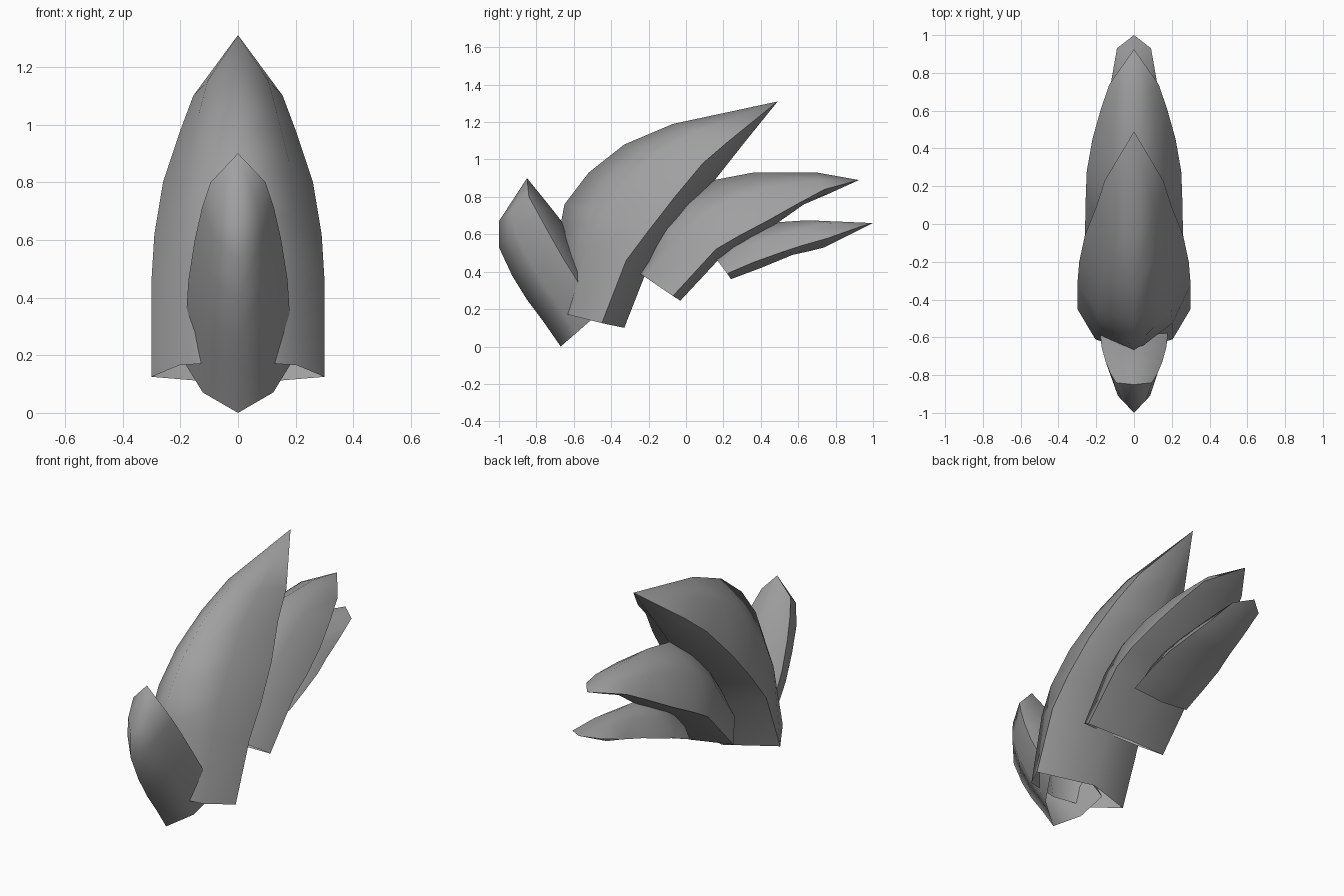
import bpy, bmesh, math

if "Cube" in bpy.data.objects:
    bpy.data.objects.remove(bpy.data.objects["Cube"])

grey = bpy.data.materials.new("dark_grey")
grey.diffuse_color = (.35, .35, .35, 1)
grey.use_nodes = True
grey.node_tree.nodes["Principled BSDF"].inputs["Base Color"].default_value = grey.diffuse_color


def blade(name, base_depth, ridge, rim, back):
    """Loft an open-bottomed blade: ridge (y, z), rim (y, z, half width), back (y, z); last is the tip."""
    bm = bmesh.new()
    rings = []
    for k, ((ry, rz), (my, mz, w), (by, bz)) in enumerate(zip(ridge[:-1], rim[:-1], back[:-1])):
        # Cross-section of the front: (fraction of half width, fraction of depth)
        s = base_depth if k == 0 else .43
        arc = [(-1, 1), (-.68, s), (0, 0), (.68, s), (1, 1)]
        ring = [bm.verts.new((u * w, ry + (my - ry) * d, rz + (mz - rz) * d)) for u, d in arc]
        ring.append(bm.verts.new((0, by, bz)))
        rings.append(ring)
    tip = bm.verts.new((0, *ridge[-1]))
    n = len(rings[0])
    for a, b in zip(rings, rings[1:]):
        for i in range(n):
            j = (i + 1) % n
            bm.faces.new((a[i], a[j], b[j], b[i]))
    for i in range(n):
        bm.faces.new((rings[-1][i], rings[-1][(i + 1) % n], tip))
    # Close the bottom only while orienting the normals, then open it again
    cap = bm.faces.new(rings[0][::-1])
    bmesh.ops.recalc_face_normals(bm, faces=bm.faces)
    bmesh.ops.delete(bm, geom=[cap], context='FACES_ONLY')
    # Smooth everywhere except along the two rims
    for f in bm.faces:
        f.smooth = True
    rim_verts = {r[0] for r in rings} | {r[4] for r in rings} | {tip}
    for e in bm.edges:
        if e.verts[0] in rim_verts and e.verts[1] in rim_verts:
            e.smooth = False
    me = bpy.data.meshes.new(name)
    bm.to_mesh(me)
    bm.free()
    me.materials.append(grey)
    ob = bpy.data.objects.new(name, me)
    bpy.context.collection.objects.link(ob)
    return ob


# Small upright blade at the front
blade("front_blade", .43,
      [(-.67, .0), (-.76, .13), (-.85, .25), (-.93, .38), (-1, .53), (-1, .67), (-.85, .9)],
      [(-.48, .165, .18), (-.59, .365, .178), (-.65, .46, .172), (-.73, .6, .15),
       (-.79, .71, .125), (-.84, .8, .095), (-.85, .9, 0)],
      [(-.41, .2), (-.53, .42), (-.58, .52), (-.65, .65), (-.72, .74), (-.785, .82), (-.85, .9)])

# Large main blade
blade("main_blade", .27,
      [(-.67, .18), (-.68, .6), (-.65, .76), (-.52, .93), (-.33, 1.08), (-.07, 1.19), (.49, 1.31)],
      [(-.45, .125, .3), (-.32, .46, .3), (-.2, .62, .29), (-.06, .8, .26),
       (.09, .98, .2), (.23, 1.10, .155), (.49, 1.31, 0)],
      [(-.33, .10), (-.22, .38), (-.11, .56), (.02, .73), (.17, .91), (.32, 1.10), (.49, 1.31)])

# Middle blade behind it
blade("middle_blade", .3,
      [(-.26, .40), (-.18, .66), (-.03, .80), (.15, .89), (.36, .93), (.70, .93), (.925, .89)],
      [(-.07, .27, .26), (.16, .52, .255), (.28, .59, .25), (.45, .68, .22),
       (.61, .77, .175), (.74, .84, .13), (.925, .89, 0)],
      [(-.03, .245), (.17, .46), (.3, .54), (.46, .64), (.63, .76), (.77, .82), (.925, .89)])

# Lowest rear blade
blade("rear_blade", .4,
      [(.16, .47), (.22, .56), (.3, .61), (.4, .645), (.5, .665), (.65, .675), (1, .66)],
      [(.22, .39, .18), (.36, .45, .18), (.5, .5, .17), (.62, .54, .145),
       (.76, .58, .12), (.93, .64, .09), (1, .66, 0)],
      [(.24, .36), (.4, .42), (.57, .49), (.66, .51), (.74, .53), (.9, .61), (1, .66)])
